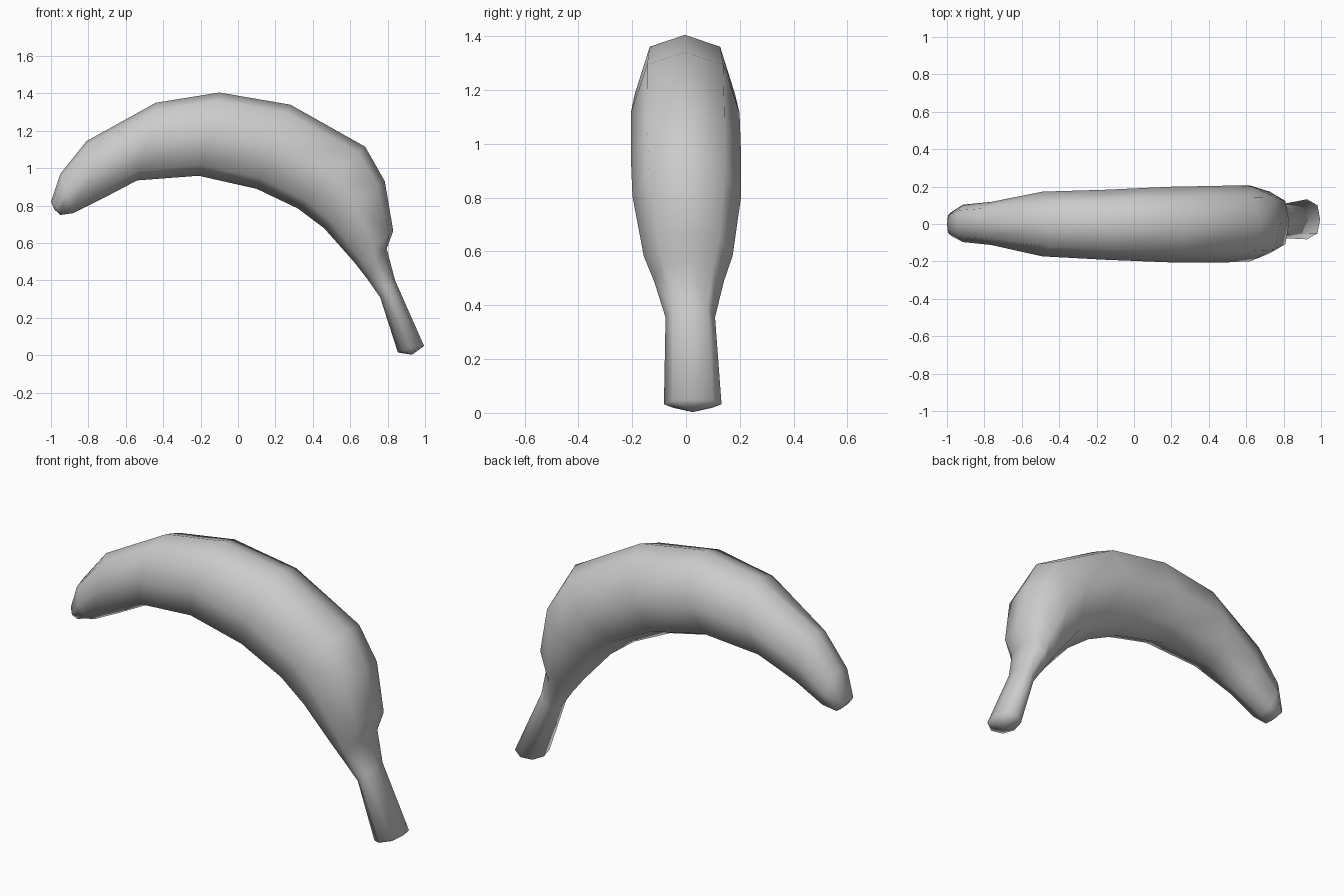
import bpy, bmesh
from mathutils import Vector

# Cross-sections along the fruit, from blossom tip to stem end:
# outer edge x, z / inner edge x, z / half width / centre y
SECTIONS = [
    (-1.00, 0.82, -0.95, 0.75, 0.065, 0.0),
    (-0.95, 0.97, -0.88, 0.76, 0.10, 0.003),
    (-0.81, 1.145, -0.72, 0.84, 0.115, 0.003),
    (-0.44, 1.35, -0.54, 0.935, 0.173, 0.0),
    (-0.10, 1.405, -0.21, 0.96, 0.187, -0.004),
    (0.28, 1.34, 0.10, 0.89, 0.202, -0.003),
    (0.68, 1.115, 0.32, 0.785, 0.205, 0.0),
    (0.785, 0.93, 0.46, 0.68, 0.202, 0.003),
    (0.83, 0.665, 0.62, 0.50, 0.165, 0.008),
    (0.795, 0.57, 0.69, 0.41, 0.13, 0.011),
    (0.84, 0.40, 0.76, 0.31, 0.092, 0.016),
    (0.995, 0.05, 0.855, 0.015, 0.107, 0.025),
]
# Eight-sided rounded profile: (width factor, inner-to-outer factor)
PROFILE = [(0, 1), (0.7, 0.8), (1, 0), (0.7, -0.75),
           (0, -1), (-0.7, -0.75), (-1, 0), (-0.7, 0.8)]
N = len(PROFILE)

bm = bmesh.new()


def ring(ox, oz, ix, iz, w, cy):
    outer, inner = Vector((ox, cy, oz)), Vector((ix, cy, iz))
    mid, half = (outer + inner) / 2, (outer - inner) / 2
    return [bm.verts.new(mid + half * v + Vector((0, w * u, 0)))
            for u, v in PROFILE]


def cap(loop, point):
    centre = bm.verts.new(point)
    for i in range(N):
        bm.faces.new((loop[i], loop[(i + 1) % N], centre))


# Body and stem skin
rings = [ring(*s) for s in SECTIONS]
for a, b in zip(rings, rings[1:]):
    for i in range(N):
        j = (i + 1) % N
        bm.faces.new((a[i], a[j], b[j], b[i]))

# Blunt tip and stem end
cap(rings[0], (-0.98, 0.0, 0.778))
cap(rings[-1], (0.93, 0.025, 0.003))
bmesh.ops.recalc_face_normals(bm, faces=bm.faces)

mesh = bpy.data.meshes.new("banana")
bm.to_mesh(mesh)
bm.free()
banana = bpy.data.objects.new("banana", mesh)
bpy.context.collection.objects.link(banana)
for p in mesh.polygons:
    p.use_smooth = True
